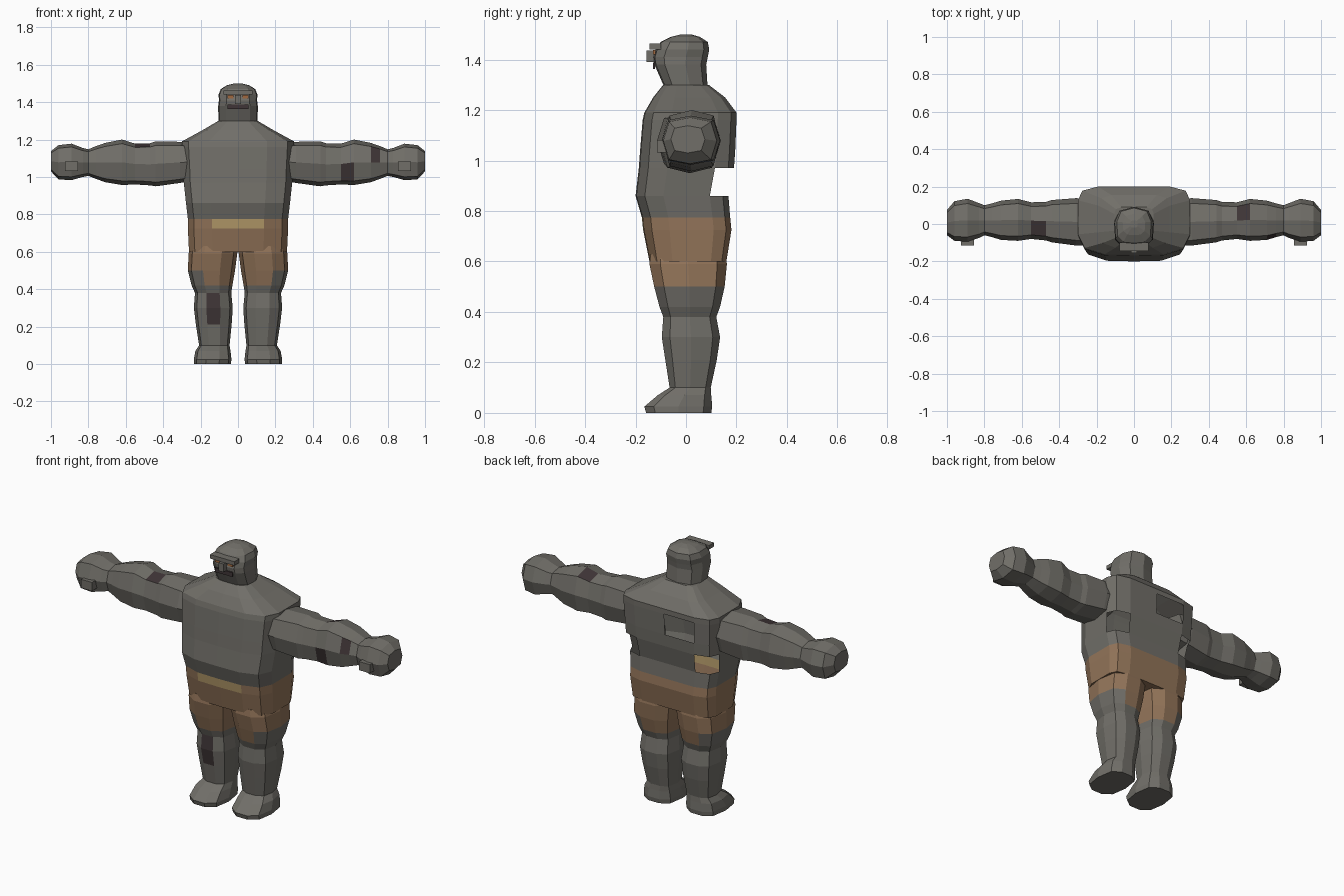
import bpy, bmesh
from mathutils import Vector

cube = bpy.data.objects.get("Cube")
if cube:
    bpy.data.objects.remove(cube, do_unlink=True)


def material(name, rgb):
    m = bpy.data.materials.new(name)
    m.use_nodes = True
    color = (*rgb, 1)
    m.diffuse_color = color
    m.node_tree.nodes["Principled BSDF"].inputs["Base Color"].default_value = color
    return m


SKIN, CLOTH, TAN, DARK, EYE = range(5)
MATS = [
    material("grey skin", (.165, .158, .14)),
    material("brown cloth", (.29, .175, .1)),
    material("tan buckle", (.45, .32, .14)),
    material("dark marking", (.05, .036, .038)),
    material("orange eye", (.35, .14, .05)),
]
HOLE = -1


def finish(name, bm):
    mesh = bpy.data.meshes.new(name)
    bm.to_mesh(mesh)
    bm.free()
    for m in MATS:
        mesh.materials.append(m)
    obj = bpy.data.objects.new(name, mesh)
    bpy.context.collection.objects.link(obj)


def loft(name, section, rows, place, paint):
    """Skin a chain of scaled sections; rows are (t, u0, u1, v0, v1)."""
    bm = bmesh.new()
    rings = []
    for t, u0, u1, v0, v1 in rows:
        rings.append([bm.verts.new(place(t, (u0 + u1) / 2 + u * (u1 - u0) / 2,
                                         (v0 + v1) / 2 + v * (v1 - v0) / 2))
                      for u, v in section])
    n = len(section)
    for a, b in zip(rings, rings[1:]):
        for i in range(n):
            j = (i + 1) % n
            bm.faces.new((a[i], a[j], b[j], b[i]))
    bm.faces.new(rings[0])
    bm.faces.new(rings[-1])
    bmesh.ops.recalc_face_normals(bm, faces=bm.faces)
    bm.normal_update()
    gaps = []
    for f in bm.faces:
        index = paint(f.calc_center_median(), f.normal)
        if index == HOLE:
            gaps.append(f)
        else:
            f.material_index = index
    bmesh.ops.delete(bm, geom=gaps, context="FACES")
    finish(name, bm)


def box(name, x, y, z, mat):
    bm = bmesh.new()
    bmesh.ops.create_cube(bm, size=1)
    for v in bm.verts:
        v.co = Vector([(a + b) / 2 + c * (b - a) for c, (a, b) in zip(v.co, (x, y, z))])
    for f in bm.faces:
        f.material_index = mat
    finish(name, bm)


def mirrored(half):
    """Close a section given from front centre to back centre."""
    return half + [(-u, v) for u, v in reversed(half) if u]


def upright(t, u, v):
    return (u, v, t)


BODY = mirrored([(0, -1), (.52, -.98), (.88, -.8), (1, -.4), (1, .6), (.92, .88), (.64, 1), (0, 1)])
LIMB = mirrored([(0, -1), (.78, -.82), (1, 0), (.78, .82), (0, 1)])
LEG = mirrored([(.36, -1), (.85, -.72), (1, 0), (.85, .75), (.36, 1)])
HEAD = mirrored([(0, -1), (.6, -.94), (.95, -.6), (1, .2), (.75, .8), (0, 1)])


# Torso with waistband, buckle and open gaps in the sides and back
def torso_paint(c, n):
    if c.z < .775:
        return TAN if c.z > .73 and n.y < -.8 and abs(c.x) < .1 else CLOTH
    if .86 < c.z < .97 and abs(c.x) > .2 and .1 < c.y < .17:
        return HOLE
    if 1.04 < c.z < 1.16 and -.19 < c.x < 0 and c.y > .15:
        return HOLE
    return SKIN


torso = [(.6, .262, -.145, .16), (.725, .268, -.17, .18), (.775, .268, -.175, .175),
         (.86, .278, -.2, .168), (.97, .29, -.187, .19), (1.04, .293, -.182, .195),
         (1.16, .3, -.172, .2), (1.19, .3, -.165, .2), (1.25, .19, -.13, .155),
         (1.3, .105, -.09, .09)]
loft("torso", BODY, [(z, -w, w, a, b) for z, w, a, b in torso], upright, torso_paint)

# Head and neck
head = [(1.27, .11, -.09, .09), (1.3, .105, -.09, .085), (1.38, .106, -.125, .08),
        (1.41, .102, -.13, .086), (1.44, .104, -.12, .092), (1.47, .092, -.1, .086),
        (1.49, .06, -.06, .055), (1.5, .02, -.02, .02)]
loft("head", HEAD, [(z, -w, w, a, b) for z, w, a, b in head], upright, lambda c, n: SKIN)
box("brow", (-.078, .078), (-.145, -.1), (1.44, 1.463), SKIN)
box("nose", (-.016, .016), (-.156, -.11), (1.39, 1.437), SKIN)
box("mouth", (-.055, .055), (-.131, -.122), (1.363, 1.388), DARK)


# Legs with shorts; the hem hangs lower on the inner panels
def leg_paint(c, n):
    if c.z > .5 or (c.z > .42 and abs(c.x) < .17):
        return CLOTH
    if c.x < 0 and .21 < c.z < .38 and n.y < -.85 and abs(c.x + .13) < .03:
        return DARK
    return SKIN


leg = [(.63, .004, .255, -.14, .155), (.59, .004, .264, -.145, .162), (.5, .016, .268, -.126, .153),
       (.42, .03, .248, -.105, .135), (.38, .036, .23, -.09, .12), (.3, .028, .236, -.096, .135),
       (.21, .034, .225, -.082, .122), (.1, .045, .208, -.065, .098), (.07, .04, .228, -.112, .1),
       (.025, .035, .236, -.165, .104), (0, .038, .236, -.158, .1)]


# Arms with fists and dark markings
def arm_paint(c, n):
    front, top = n.y < -.7, n.z > .7
    if .55 < c.x < .62 and ((front and c.z < 1.08) or (top and c.y > .02)):
        return DARK
    if .71 < c.x < .76 and front and c.z > 1.08:
        return DARK
    if -.55 < c.x < -.47 and top and c.y < .02:
        return DARK
    return SKIN


arm = [(.24, -.115, .135, .98, 1.18), (.31, -.115, .138, .968, 1.188), (.44, -.098, .128, .95, 1.19),
       (.47, -.088, .118, .955, 1.18), (.55, -.08, .116, .96, 1.178), (.62, -.09, .134, .957, 1.2),
       (.71, -.085, .125, .972, 1.182), (.76, -.07, .11, .99, 1.165), (.8, -.06, .1, 1.006, 1.148),
       (.83, -.075, .112, 1.0, 1.155), (.89, -.095, .135, .983, 1.178), (.96, -.09, .122, .987, 1.17),
       (1, -.06, .075, 1.03, 1.138)]

for side, s in (("left", 1), ("right", -1)):
    loft(side + "_leg", LEG, leg, lambda t, u, v, s=s: (s * u, v, t), leg_paint)
    loft(side + "_arm", LIMB, arm, lambda t, u, v, s=s: (s * t, u, v), arm_paint)
    box(side + "_thumb", (s * .89 - .035, s * .89 + .035), (-.115, -.07), (1.032, 1.082), SKIN)
    box(side + "_eye", (s * .04 - .016, s * .04 + .016), (-.13, -.121), (1.42, 1.438), EYE)
